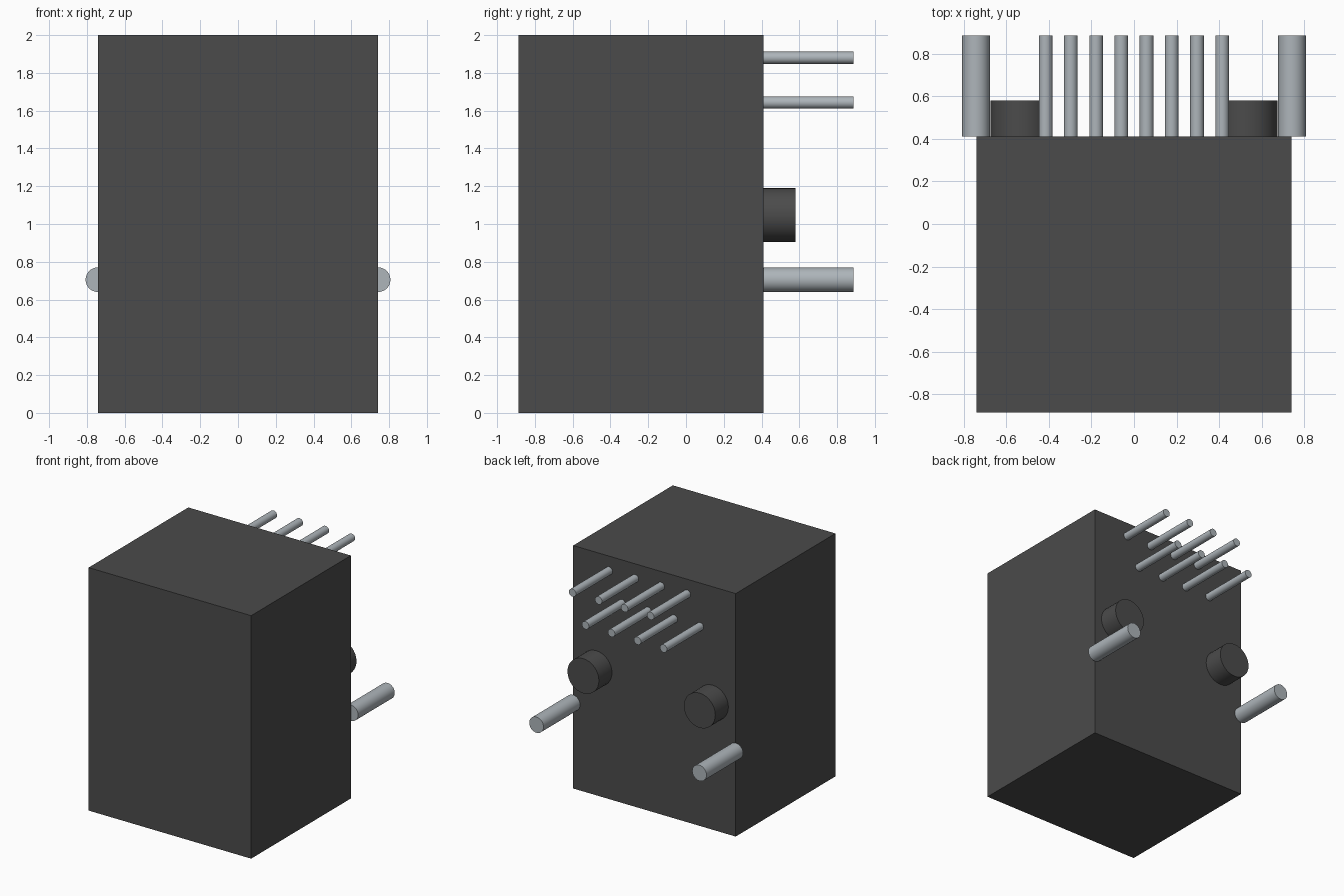
import bpy
import math

if "Cube" in bpy.data.objects:
    bpy.data.objects.remove(bpy.data.objects["Cube"], do_unlink=True)


def make_material(name, rgb):
    mat = bpy.data.materials.new(name)
    mat.use_nodes = True
    mat.diffuse_color = (*rgb, 1.0)
    mat.node_tree.nodes["Principled BSDF"].inputs["Base Color"].default_value = (*rgb, 1.0)
    return mat


dark = make_material("dark grey plastic", (0.07, 0.07, 0.07))
metal = make_material("pale steel", (0.42, 0.46, 0.49))

BACK = 0.41     # y of the back face of the housing
FRONT = -0.886  # y of the front face


def rod(name, x, z, radius, end, mat):
    """Cylinder standing out of the back face along +y."""
    bpy.ops.mesh.primitive_cylinder_add(
        vertices=32, radius=radius, depth=end - BACK,
        location=(x, (BACK + end) / 2, z), rotation=(math.pi / 2, 0, 0))
    obj = bpy.context.object
    obj.name = name
    obj.data.materials.append(mat)
    bpy.ops.object.shade_smooth_by_angle(angle=math.radians(30))


# Housing block
bpy.ops.mesh.primitive_cube_add(size=1, location=(0, (FRONT + BACK) / 2, 1))
housing = bpy.context.object
housing.name = "housing"
housing.scale = (1.48, BACK - FRONT, 2.0)
bpy.ops.object.transform_apply(location=False, rotation=False, scale=True)
housing.data.materials.append(dark)

# Paired spacer studs and thick mounting pins
for side, sign in (("left", 1), ("right", -1)):
    rod(f"{side}_spacer_stud", sign * 0.53, 1.047, 0.143, 0.58, dark)
    rod(f"{side}_mounting_pin", sign * 0.742, 0.705, 0.065, 0.886, metal)

# Two staggered rows of thin contact pins
PITCH = 0.237
for row, z, start in (("upper", 1.88, 0.414), ("lower", 1.643, 0.296)):
    for i in range(4):
        rod(f"{row}_contact_pin_{i + 1}", start - i * PITCH, z, 0.032, 0.886, metal)
